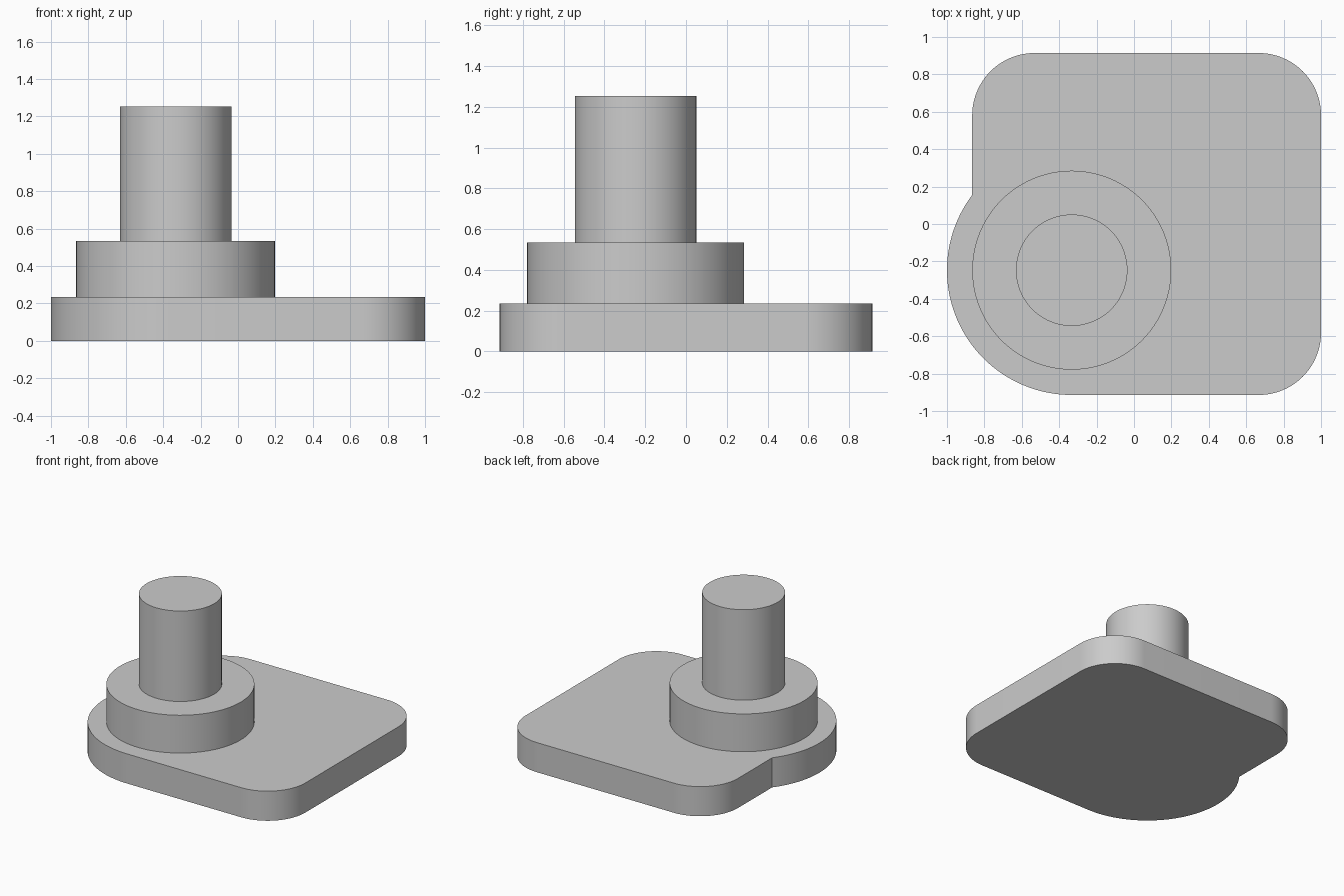
import bpy
import bmesh
from math import radians, sin, cos, acos, pi

cube = bpy.data.objects.get("Cube")
if cube:
    bpy.data.objects.remove(cube, do_unlink=True)

# Shared dimensions
CX, CY = -0.333, -0.247          # axis of the round parts
LOBE_R = 0.667                   # round lobe of the plate
LEFT, RIGHT, HALF_Y = -0.865, 1.0, 0.914
CORNER_R = 0.333
PLATE_TOP, COLLAR_TOP, PIN_TOP = 0.235, 0.535, 1.253

grey = bpy.data.materials.new("plain grey")
grey.use_nodes = True
colour = (0.6, 0.6, 0.6, 1)
grey.diffuse_color = colour
grey.node_tree.nodes["Principled BSDF"].inputs["Base Color"].default_value = colour


def arc(cx, cy, r, start, end, steps):
    """Points along an arc, angles in radians."""
    angles = [start + (end - start) * i / steps for i in range(steps + 1)]
    return [(cx + r * cos(a), cy + r * sin(a)) for a in angles]


def extrude_profile(name, outline, bottom, top):
    """Closed solid from a flat counter-clockwise outline."""
    bm = bmesh.new()
    face = bm.faces.new([bm.verts.new((x, y, bottom)) for x, y in outline])
    moved = bmesh.ops.extrude_face_region(bm, geom=[face], use_keep_orig=True)["geom"]
    for v in moved:
        if isinstance(v, bmesh.types.BMVert):
            v.co.z = top
    bmesh.ops.recalc_face_normals(bm, faces=bm.faces)
    mesh = bpy.data.meshes.new(name)
    bm.to_mesh(mesh)
    bm.free()
    mesh.materials.append(grey)
    obj = bpy.data.objects.new(name, mesh)
    bpy.context.collection.objects.link(obj)
    bpy.ops.object.select_all(action="DESELECT")
    obj.select_set(True)
    bpy.context.view_layer.objects.active = obj
    bpy.ops.object.shade_smooth_by_angle(angle=radians(25))
    return obj


# Base plate: three rounded corners, with the lobe as the fourth
x_in, y_in = RIGHT - CORNER_R, HALF_Y - CORNER_R
lobe_start = pi - acos((CX - LEFT) / LOBE_R)
outline = arc(x_in, -y_in, CORNER_R, -pi / 2, 0, 24)
outline += arc(x_in, y_in, CORNER_R, 0, pi / 2, 24)
outline += arc(LEFT + CORNER_R, y_in, CORNER_R, pi / 2, pi, 24)
outline += arc(CX, CY, LOBE_R, lobe_start, 1.5 * pi, 48)
extrude_profile("base_plate", outline, 0, PLATE_TOP)

# Round collar and pin stacked on the lobe
for name, radius, bottom, top in (("collar", 0.532, PLATE_TOP, COLLAR_TOP),
                                  ("pin", 0.298, COLLAR_TOP, PIN_TOP)):
    circle = arc(CX, CY, radius, 0, 2 * pi, 96)[:-1]
    extrude_profile(name, circle, bottom, top)
